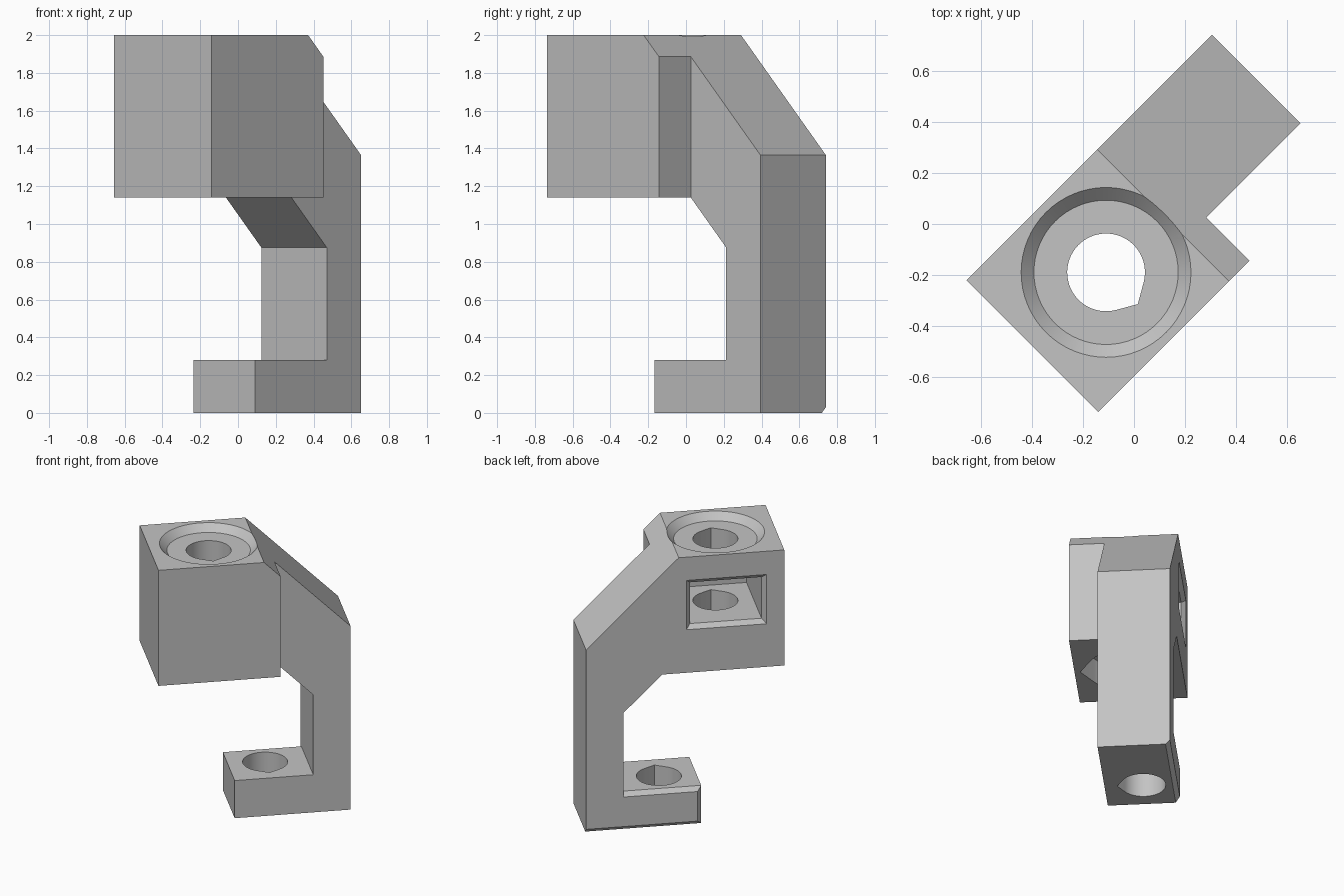
import bpy, bmesh, math
from mathutils import Matrix, Vector

if "Cube" in bpy.data.objects:
    bpy.data.objects.remove(bpy.data.objects["Cube"])

# One plain grey for the whole bracket
grey = bpy.data.materials.new("light_grey")
grey.use_nodes = True
colour = (0.55, 0.55, 0.55, 1)
grey.diffuse_color = colour
grey.node_tree.nodes["Principled BSDF"].inputs["Base Color"].default_value = colour

# Main sizes in the bracket's own frame: u along the arm, v across it, z up
U0, U1, U2 = -0.619, 0.218, 0.739      # block end, block inner end, post back
FOOT, POST = -0.055, 0.483             # foot tip, inner side of post
V_FRONT, V_ARM, V_BACK = -0.421, -0.182, 0.308
SOFFIT, FOOT_TOP = 1.14, 0.28
SLOPE = 0.104                          # where the sloped top begins
BEVEL = 0.03
BORE, HEAD = 0.152, 0.282              # bolt hole and bolt head radii
HOLE_V = (V_FRONT + V_BACK) / 2
HOLE_U = -0.211


def loft(name, ring_a, ring_b):
    """Closed solid between two rings of equal point count."""
    bm = bmesh.new()
    a = [bm.verts.new(p) for p in ring_a]
    b = [bm.verts.new(p) for p in ring_b]
    bm.faces.new(a)
    bm.faces.new(b)
    for i in range(len(a)):
        j = (i + 1) % len(a)
        bm.faces.new((a[i], a[j], b[j], b[i]))
    bmesh.ops.recalc_face_normals(bm, faces=bm.faces)
    mesh = bpy.data.meshes.new(name)
    bm.to_mesh(mesh)
    bm.free()
    mesh.materials.append(grey)
    ob = bpy.data.objects.new(name, mesh)
    bpy.context.collection.objects.link(ob)
    return ob


def side_prism(name, uz, v0, v1):
    return loft(name, [(u, v0, z) for u, z in uz], [(u, v1, z) for u, z in uz])


def circle(u, v, r, z, n=64):
    return [(u + r * math.cos(2 * math.pi * i / n),
             v + r * math.sin(2 * math.pi * i / n), z) for i in range(n)]


def teardrop(name, u, v, r, z0, z1, n=48):
    """Upright hole with a point towards -v."""
    start, sweep = math.radians(-60), math.radians(300)
    pts = [(u + r * math.cos(start + sweep * i / n),
            v + r * math.sin(start + sweep * i / n)) for i in range(n + 1)]
    pts.append((u, v - r / math.cos(math.radians(30))))
    return loft(name, [(*p, z0) for p in pts], [(*p, z1) for p in pts])


def slot_ring(v, grow):
    a, b, c, d = -0.468 - grow, 0.022 + grow, 1.49 - grow, 1.797 + grow
    return [(a, v, c), (b, v, c), (b, v, d), (a, v, d)]


def combine(target, tool, operation):
    mod = target.modifiers.new(operation, 'BOOLEAN')
    mod.operation, mod.solver, mod.object = operation, 'EXACT', tool
    bpy.context.view_layer.update()
    deps = bpy.context.evaluated_depsgraph_get()
    result = bpy.data.meshes.new_from_object(target.evaluated_get(deps))
    target.modifiers.clear()
    target.data = result
    bpy.data.objects.remove(tool)


# Arm, post and foot in one C-shaped profile
bracket = side_prism("clamp_bracket", [
    (U0, 2), (SLOPE, 2), (U2, 2 - (U2 - SLOPE)), (U2, 0), (FOOT, 0),
    (FOOT, FOOT_TOP), (POST, FOOT_TOP), (POST, SOFFIT - (POST - U1)),
    (U1, SOFFIT), (U0, SOFFIT)], V_ARM, V_BACK)

# Wider block at the top
block = side_prism("block", [
    (U0, 2), (SLOPE, 2), (U1, 2 - (U1 - SLOPE)), (U1, SOFFIT), (U0, SOFFIT)],
    V_FRONT, 0)
combine(bracket, block, 'UNION')

# Chamfers round the back face of the foot
def wedge(u0, u1, z, up):
    tri = [(V_BACK - BEVEL * 2, z + up * BEVEL), (V_BACK + BEVEL, z - up * BEVEL * 2),
           (V_BACK + BEVEL, z + up * BEVEL)]
    return loft("wedge", [(u0, *p) for p in tri], [(u1, *p) for p in tri])

end = [(FOOT - BEVEL, V_BACK - BEVEL * 2), (FOOT - BEVEL, V_BACK + BEVEL),
       (FOOT + BEVEL * 2, V_BACK + BEVEL)]
cutters = [
    wedge(FOOT - 0.1, U2 + 0.1, 0, -1),
    wedge(FOOT - 0.1, POST, FOOT_TOP, 1),
    loft("end_wedge", [(*p, -0.1) for p in end], [(*p, FOOT_TOP + 0.1) for p in end]),
    # Conical seat, bolt hole and head recess in the block
    loft("seat", circle(HOLE_U, HOLE_V, HEAD, 1.95),
         circle(HOLE_U, HOLE_V, HEAD + 0.1, 2.05)),
    teardrop("bore", HOLE_U, HOLE_V, BORE, 1, 2.2),
    teardrop("head_recess", HOLE_U, HOLE_V, HEAD, 1, SOFFIT + 0.18),
    # Nut slot with a flared mouth
    loft("nut_slot", slot_ring(-0.302, 0), slot_ring(V_BACK + 0.1, 0)),
    loft("slot_mouth", slot_ring(V_BACK - BEVEL, 0), slot_ring(V_BACK + BEVEL, BEVEL * 2)),
    # Hole through the foot
    teardrop("foot_bore", 0.2, 0.08, BORE, -0.1, FOOT_TOP + 0.1),
]
for cutter in cutters:
    combine(bracket, cutter, 'DIFFERENCE')

# Turn the bracket to its diagonal pose
bracket.data.transform(Matrix.Rotation(math.radians(45), 4, 'Z'))
bpy.ops.object.select_all(action='DESELECT')
bracket.select_set(True)
bpy.context.view_layer.objects.active = bracket
bpy.ops.object.shade_smooth_by_angle(angle=math.radians(25))
